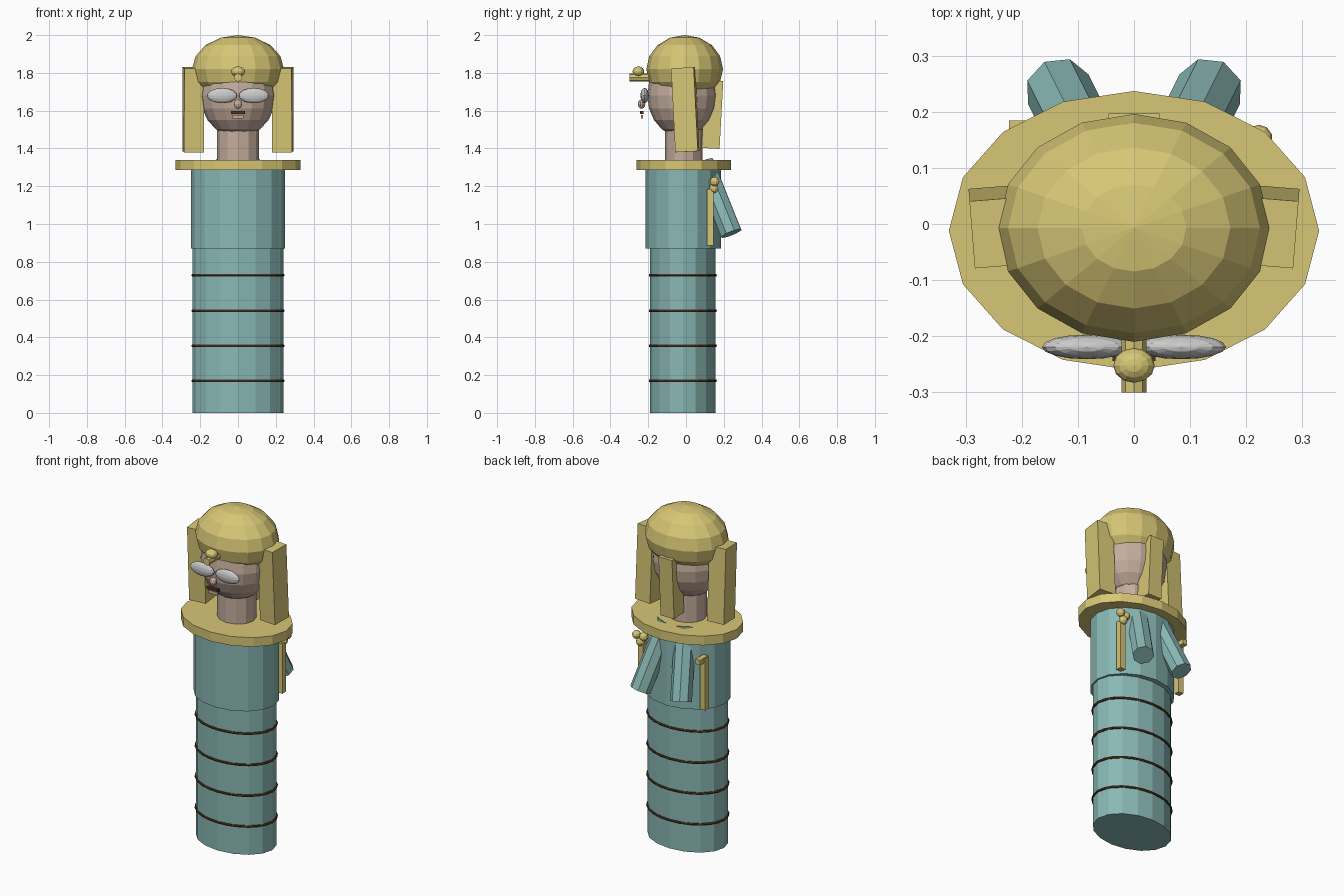
import bpy
from mathutils import Vector

if "Cube" in bpy.data.objects:
    bpy.data.objects.remove(bpy.data.objects["Cube"])


def material(name, rgb):
    m = bpy.data.materials.new(name)
    m.diffuse_color = (*rgb, 1)
    m.use_nodes = True
    m.node_tree.nodes["Principled BSDF"].inputs["Base Color"].default_value = m.diffuse_color
    return m


GOLD = material("gold", (0.68, 0.57, 0.18))
TEAL = material("teal", (0.25, 0.48, 0.46))
SKIN = material("skin", (0.56, 0.42, 0.34))
BROWN = material("brown", (0.08, 0.035, 0.015))
WHITE = material("white", (0.85, 0.85, 0.85))


def finish(name, mat, scale=(1, 1, 1), rot=None):
    o = bpy.context.object
    o.name = name
    o.scale = scale
    if rot:
        o.rotation_euler = rot
    o.data.materials.append(mat)
    return o


def drum(name, mat, y, rx, ry, z0, z1, sides=16):
    bpy.ops.mesh.primitive_cylinder_add(vertices=sides, radius=1, depth=1,
                                        location=(0, y, (z0 + z1) / 2))
    return finish(name, mat, (rx, ry, z1 - z0))


def ball(name, mat, loc, radii, seg=16, rings=8):
    bpy.ops.mesh.primitive_uv_sphere_add(segments=seg, ring_count=rings, radius=1, location=loc)
    return finish(name, mat, radii)


def box(name, mat, loc, size, rot=(0, 0, 0)):
    bpy.ops.mesh.primitive_cube_add(size=1, location=loc)
    return finish(name, mat, size, rot)


def tube(name, mat, a, b, r, sides=8):
    a, b = Vector(a), Vector(b)
    bpy.ops.mesh.primitive_cylinder_add(vertices=sides, radius=r, depth=(b - a).length,
                                        location=(a + b) / 2)
    return finish(name, mat, rot=(b - a).to_track_quat('Z', 'Y').to_euler())


# Wrapped body, torso, collar and neck
drum("lower_body", TEAL, -0.017, 0.24, 0.174, 0, 0.875)
drum("torso", TEAL, -0.015, 0.25, 0.2, 0.87, 1.3)
drum("collar", GOLD, -0.012, 0.33, 0.249, 1.285, 1.34)
drum("neck", SKIN, -0.012, 0.11, 0.1, 1.3, 1.52, 12)

# Dark bands around the body
for i, z in enumerate((0.17, 0.355, 0.54, 0.728)):
    bpy.ops.mesh.primitive_torus_add(major_radius=1, minor_radius=0.03, major_segments=24,
                                     minor_segments=6, location=(0, -0.017, z))
    finish(f"body_band_{i}", BROWN, (0.24, 0.175, 0.24))

# Head and headdress
ball("head", SKIN, (0, -0.02, 1.68), (0.2, 0.185, 0.22), 16, 10)
ball("headdress_cap", GOLD, (0, -0.007, 1.82), (0.243, 0.203, 0.18))
box("back_lappet", GOLD, (0, 0.14, 1.58), (0.09, 0.095, 0.36), (-0.055, 0, 0))

# Brow ornament
tube("brow_rod", GOLD, (0, -0.3, 1.776), (0, -0.19, 1.776), 0.022)
ball("brow_bead", GOLD, (0, -0.252, 1.807), (0.037, 0.031, 0.027), 12, 8)

# Face
ball("nose", SKIN, (0, -0.235, 1.635), (0.023, 0.02, 0.025), 10, 6)
box("upper_lip", BROWN, (0, -0.235, 1.59), (0.076, 0.018, 0.016))
box("lower_lip", SKIN, (0, -0.233, 1.568), (0.06, 0.012, 0.018))

# Paired parts
for side, s in (("right", 1), ("left", -1)):
    ball(f"{side}_eye", WHITE, (s * 0.084, -0.219, 1.68), (0.08, 0.022, 0.04), 16, 8)
    box(f"{side}_lappet", GOLD, (s * 0.237, -0.004, 1.605), (0.105, 0.12, 0.445),
        (0.05, 0, -s * 0.08))
    tube(f"{side}_arm", TEAL, (s * 0.135, 0.24, 0.95), (s * 0.06, 0.09, 1.325), 0.06)

# Flail with beads on one side, crook with a hook on the other
box("flail_rod", GOLD, (0.2, 0.128, 1.035), (0.035, 0.035, 0.3))
for i, p in enumerate(((0.222, 0.152, 1.225), (0.18, 0.145, 1.22), (0.2, 0.147, 1.187))):
    ball(f"flail_bead_{i}", GOLD, p, (0.025, 0.025, 0.025), 10, 6)
box("crook_rod", GOLD, (-0.212, 0.128, 1.04), (0.035, 0.035, 0.31))
box("crook_hook", GOLD, (-0.208, 0.147, 1.185), (0.03, 0.075, 0.03))
